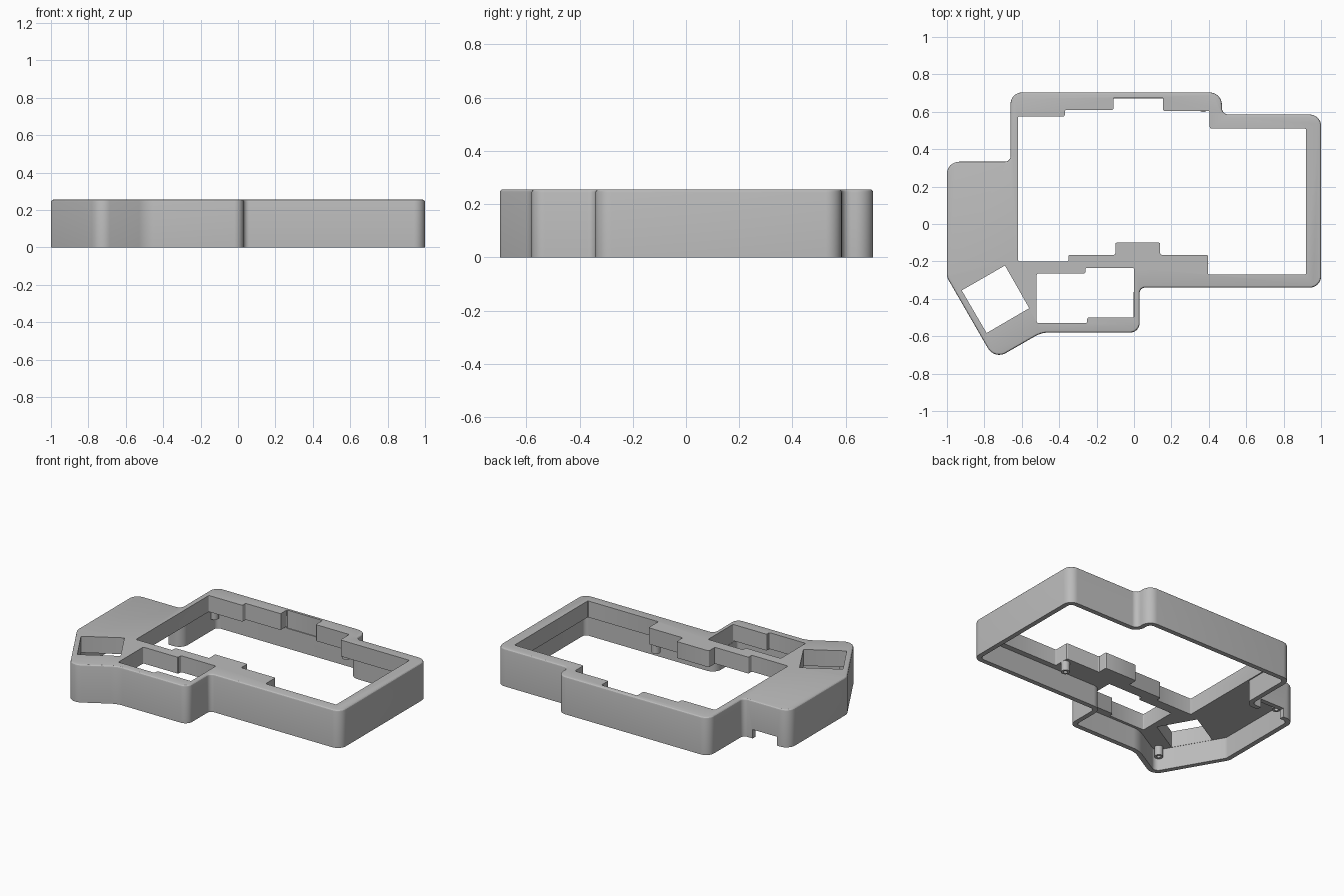
import bpy
import bmesh
import math
from mathutils import Vector

if "Cube" in bpy.data.objects:
    bpy.data.objects.remove(bpy.data.objects["Cube"], do_unlink=True)

HEIGHT, PLATE_Z, WALL, EDGE = 0.255, 0.145, 0.032, 0.012

gray = bpy.data.materials.new("matte gray")
gray.diffuse_color = (0.5, 0.5, 0.5, 1)
gray.use_nodes = True
gray.node_tree.nodes["Principled BSDF"].inputs["Base Color"].default_value = (0.5, 0.5, 0.5, 1)


def outline(corners, offset=0.0, steps=8):
    """Counter-clockwise (x, y, radius) corners -> filleted loop, moved inward by offset."""
    loop = []
    for i, (x, y, r) in enumerate(corners):
        p = Vector((x, y))
        u = (Vector(corners[i - 1][:2]) - p).normalized()
        v = (Vector(corners[(i + 1) % len(corners)][:2]) - p).normalized()
        half = u.angle(v) / 2
        side = 1 if v.cross(u) > 0 else -1      # +1 convex, -1 concave
        bis = (u + v).normalized()
        p = p + bis * side * offset / math.sin(half)
        r = max(r - side * offset, 0.002)
        center = p + bis * r / math.sin(half)
        t0 = p + u * r / math.tan(half) - center
        t1 = p + v * r / math.tan(half) - center
        a0 = math.atan2(t0.y, t0.x)
        turn = math.remainder(math.atan2(t1.y, t1.x) - a0, math.tau)
        for k in range(steps + 1):
            a = a0 + turn * k / steps
            loop.append(center + r * Vector((math.cos(a), math.sin(a))))
    return loop


def loft(name, layers):
    """Closed solid through a stack of (loop, z) layers."""
    bm = bmesh.new()
    rings = [[bm.verts.new((p.x, p.y, z)) for p in loop] for loop, z in layers]
    for low, high in zip(rings, rings[1:]):
        for i in range(len(low)):
            j = (i + 1) % len(low)
            bm.faces.new((low[i], low[j], high[j], high[i]))
    bm.faces.new(rings[0][::-1])
    bm.faces.new(rings[-1])
    mesh = bpy.data.meshes.new(name)
    bm.to_mesh(mesh)
    bm.free()
    mesh.materials.append(gray)
    obj = bpy.data.objects.new(name, mesh)
    bpy.context.collection.objects.link(obj)
    return obj


def activate(obj):
    bpy.ops.object.select_all(action="DESELECT")
    obj.select_set(True)
    bpy.context.view_layer.objects.active = obj


def cut(target, cutter):
    mod = target.modifiers.new("cut", "BOOLEAN")
    mod.operation, mod.solver, mod.object = "DIFFERENCE", "EXACT", cutter
    activate(target)
    bpy.ops.object.modifier_apply(modifier=mod.name)
    bpy.data.objects.remove(cutter, do_unlink=True)


def soft(points, r=0.008):
    return outline([(x, y, r) for x, y in points], steps=3)


# Case body with a rounded top edge
body = [(1, -0.34, 0.06), (1, 0.585, 0.06), (0.47, 0.585, 0.035), (0.47, 0.703, 0.065),
        (-0.66, 0.703, 0.06), (-0.66, 0.333, 0.03), (-1, 0.333, 0.065), (-1, -0.285, 0.07),
        (-0.746, -0.725, 0.07), (-0.494, -0.58, 0.15), (0.03, -0.58, 0.05), (0.03, -0.34, 0.03)]
layers = [(outline(body), 0)]
for k in range(4):
    a = math.pi / 2 * k / 3
    layers.append((outline(body, EDGE * (1 - math.cos(a))), HEIGHT - EDGE + EDGE * math.sin(a)))
case = loft("case_shell", layers)

# Hollow underside, leaving thin walls and a thick top plate
cut(case, loft("cavity", [(outline(body, WALL), -0.1), (outline(body, WALL), PLATE_Z)]))

# Stepped main opening
main = [(-0.62, -0.20), (-0.35, -0.20), (-0.35, -0.165), (-0.10, -0.165), (-0.10, -0.10),
        (0.14, -0.10), (0.14, -0.165), (0.395, -0.165), (0.395, -0.27), (0.92, -0.27),
        (0.92, 0.51), (0.405, 0.51), (0.405, 0.605), (0.155, 0.605), (0.155, 0.677),
        (-0.11, 0.677), (-0.11, 0.61), (-0.37, 0.61), (-0.37, 0.575), (-0.62, 0.575)]
# Small front opening
small = [(-0.52, -0.53), (-0.25, -0.53), (-0.25, -0.50), (0, -0.50),
         (0, -0.235), (-0.26, -0.235), (-0.26, -0.265), (-0.52, -0.265)]
# Tilted square opening
tilted = [(-0.69, -0.222), (-0.921, -0.355), (-0.788, -0.583), (-0.56, -0.45)]
for shape in (main, small, tilted):
    loop = soft(shape, 0.003 if shape is tilted else 0.008)
    cut(case, loft("opening", [(loop, PLATE_Z - 0.01), (loop, HEIGHT + 0.1)]))

# Cable notch in the back wall
notch = soft([(-0.91, 0.27), (-0.73, 0.27), (-0.73, 0.40), (-0.91, 0.40)], 0.002)
cut(case, loft("notch", [(notch, -0.1), (notch, 0.06)]))

activate(case)
bpy.ops.object.shade_smooth_by_angle(angle=math.radians(20))

# Screw posts hanging from the plate, with a small blind hole
posts = [(0.37, 0.625), (0.37, -0.21), (-0.73, -0.635), (-0.91, 0.265), (-0.62, 0.635)]


def disc(x, y, r):
    return [Vector((x + r * math.cos(math.tau * k / 24), y + r * math.sin(math.tau * k / 24)))
            for k in range(24)]


for x, y in posts:
    wide, bore = disc(x, y, 0.027), disc(x, y, 0.013)
    post = loft("screw_post", [(bore, 0.13), (bore, 0.08), (wide, 0.08), (wide, PLATE_Z + 0.005)])
    bm = bmesh.new()
    bm.from_mesh(post.data)
    bmesh.ops.recalc_face_normals(bm, faces=bm.faces[:])
    bm.to_mesh(post.data)
    bm.free()
    activate(post)
    bpy.ops.object.shade_smooth_by_angle(angle=math.radians(30))
